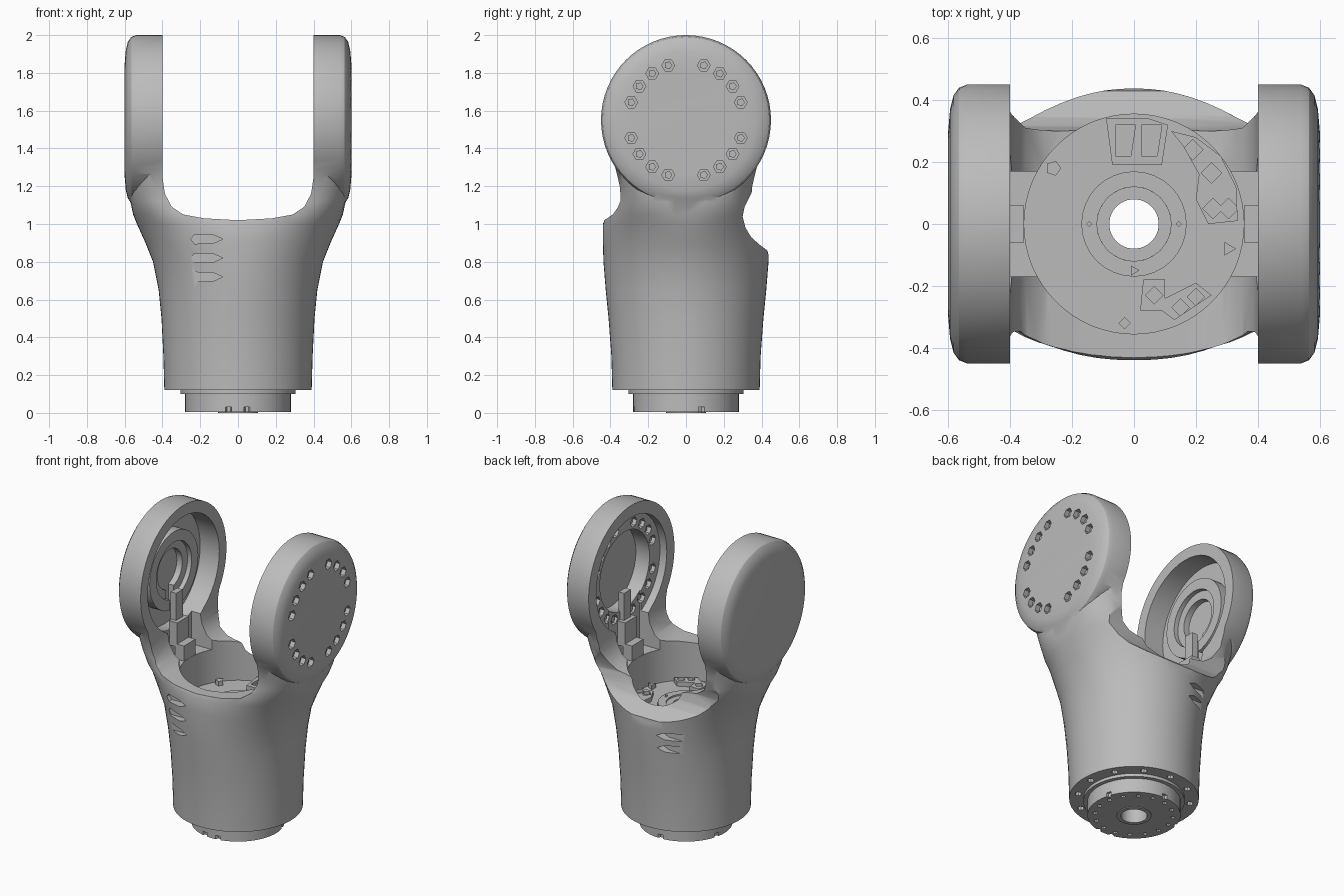
import bpy, bmesh
from math import sin, cos, pi, radians, copysign

cube = bpy.data.objects.get("Cube")
if cube:
    bpy.data.objects.remove(cube, do_unlink=True)

metal = bpy.data.materials.new("grey_metal")
metal.use_nodes = True
metal.diffuse_color = (0.5, 0.5, 0.5, 1)
metal.node_tree.nodes["Principled BSDF"].inputs["Base Color"].default_value = (0.5, 0.5, 0.5, 1)


# ---------- helpers ----------
def loft(name, rings):
    """Skin a stack of equal-length rings and cap both ends."""
    bm = bmesh.new()
    loops = [[bm.verts.new(p) for p in ring] for ring in rings]
    n = len(loops[0])
    for a, b in zip(loops, loops[1:]):
        for i in range(n):
            bm.faces.new((a[i], a[(i + 1) % n], b[(i + 1) % n], b[i]))
    bm.faces.new(loops[0])
    bm.faces.new(loops[-1])
    bmesh.ops.recalc_face_normals(bm, faces=bm.faces)
    mesh = bpy.data.meshes.new(name)
    bm.to_mesh(mesh)
    bm.free()
    mesh.materials.append(metal)
    obj = bpy.data.objects.new(name, mesh)
    bpy.context.scene.collection.objects.link(obj)
    return obj


def place(axis, a, b, h):
    return {"x": (h, a, b), "y": (a, h, b), "z": (a, b, h)}[axis]


def prism(name, pts, axis, lo, hi):
    return loft(name, [[place(axis, a, b, h) for a, b in pts] for h in (lo, hi)])


def circle(r, n=48, a=0, b=0):
    return [(a + r * cos(2 * pi * i / n), b + r * sin(2 * pi * i / n)) for i in range(n)]


def rect(a0, a1, b0, b1):
    return [(a0, b0), (a1, b0), (a1, b1), (a0, b1)]


def boolean(obj, other, op="DIFFERENCE"):
    """Apply a boolean and throw the operand away."""
    mod = obj.modifiers.new("bool", "BOOLEAN")
    mod.operation, mod.object, mod.solver = op, other, "EXACT"
    deps = bpy.context.evaluated_depsgraph_get()
    mesh = bpy.data.meshes.new_from_object(obj.evaluated_get(deps))
    obj.modifiers.clear()
    obj.data = mesh
    bpy.data.objects.remove(other, do_unlink=True)


def cut(obj, pts, axis, lo, hi):
    boolean(obj, prism("cutter", pts, axis, lo, hi))


def section(hx, hy, n, z, count=64):
    ring = []
    for i in range(count):
        c, s = cos(2 * pi * i / count), sin(2 * pi * i / count)
        ring.append((hx * copysign(abs(c) ** (2 / n), c), hy * copysign(abs(s) ** (2 / n), s), z))
    return ring


# ---------- fork shell: round at the base, boxy at the necks ----------
levels = [(.39, .39, 2, .12), (.395, .395, 2, .3), (.405, .41, 2, .5), (.42, .425, 2, .65),
          (.45, .437, 2, .8), (.49, .44, 2.1, .9), (.535, .44, 2.2, 1.0), (.555, .42, 2.6, 1.05),
          (.57, .37, 3.6, 1.12), (.578, .37, 4.2, 1.2), (.585, .4, 5, 1.35)]
shell = loft("fork_shell", [section(*lv) for lv in levels])

# round arm heads
HEAD_Z = 1.55
head_profile = [(.36, .45), (.54, .45), (.565, .44), (.583, .415), (.594, .37), (.6, .3)]
for s in (1, -1):
    head = loft("arm_head", [[(s * x, y, z) for y, z in circle(r, 64, 0, HEAD_Z)] for x, r in head_profile])
    boolean(shell, head, "UNION")

# U-shaped gap between the arms
half_u = [(.4, 2.3), (.4, 1.25), (.387, 1.16), (.35, 1.09), (.29, 1.05), (.18, 1.03)]
cut(shell, half_u + [(0, 1.02)] + [(-x, z) for x, z in reversed(half_u)], "y", -1, 1)

# scooped rear rim
cut(shell, [(.31, 1.09), (.3, 1.04), (.315, .98), (.345, .93), (.39, .89), (.43, .86), (.442, .82),
            (.7, .82), (.7, 1.27), (.395, 1.25), (.345, 1.16)], "x", -1, 1)

# bore and centre passage
FLOOR = .78
cut(shell, circle(.355, 64), "z", FLOOR, 1.6)
cut(shell, circle(.08, 24), "z", -.1, 1)

# arm pockets and neck channels
for s, pockets in ((1, ((.37, .45), (.26, .55))), (-1, ((.375, .54),))):
    for r, depth in pockets:
        cut(shell, circle(r, 48, 0, HEAD_Z), "x", *sorted((s * .3, s * depth)))
    cut(shell, rect(-.17, .17, 1.0, 1.4), "x", *sorted((s * .3, s * .46)))

# bolt holes through the left arm head, with bolts
bolt_angles = [radians(q + d) for q in (0, 90, 180, 270) for d in (18, 36, 54, 72)]
for t in bolt_angles:
    y, z = .305 * cos(t), HEAD_Z + .305 * sin(t)
    cut(shell, circle(.034, 6, y, z), "x", .3, .7)
    prism("head_bolt", circle(.022, 5, y, z), "x", .47, .575)

# vent slots, front and rear
for side, heights in ((-1, (.92, .82, .72)), (1, (.765, .68))):
    for z in heights:
        slot = [(-.25, z), (-.23, z + .025), (-.13, z + .022), (-.08, z), (-.13, z - .022), (-.23, z - .025)]
        cut(shell, slot, "y", *sorted((side * .365, side * .6)))

# screw holes under the body
for i in range(12):
    t = 2 * pi * i / 12
    cut(shell, circle(.021, 8, .34 * cos(t), .34 * sin(t)), "z", .05, .18)

# ---------- base flange ----------
flange = prism("base_flange", circle(.28, 64), "z", 0.005, .121)
cut(flange, circle(.08, 24), "z", -.1, .3)
for i in range(16):
    t = 2 * pi * (i + .5) / 16
    cut(flange, circle(.014, 8, .235 * cos(t), .235 * sin(t)), "z", -.1, .04)
for t in (-1.75, -1.4, .3, 1.6, 2.9):
    cut(flange, circle(.018, 6, .28 * cos(t), .28 * sin(t)), "z", -.1, .03)
collar = prism("base_collar", circle(.105, 32), "z", 0, .02)
cut(collar, circle(.08, 24), "z", -.1, .3)
step = prism("base_step", circle(.305, 64), "z", .1, .125)
cut(step, circle(.27, 48), "z", 0, .3)

# ---------- floor fittings ----------
for name, outer, inner, h in (("outer_hub_ring", .17, .12, .02), ("inner_hub_ring", .12, .08, .01)):
    ring = prism(name, circle(outer, 32), "z", FLOOR - .01, FLOOR + h)
    cut(ring, circle(inner, 24), "z", .5, 1)

plug = prism("rear_connector", [(-.07, .19), (.09, .19), (.11, .32), (.05, .34), (-.09, .34)], "z", FLOOR - .01, FLOOR + .04)
for x in (-.06, .025):
    cut(plug, [(x, .22), (x + .05, .22), (x + .065, .32), (x, .32)], "z", FLOOR + .015, 1)

side_plate = prism("side_connector", [(.12, .3), (.16, .25), (.21, .16), (.2, .08), (.24, 0), (.335, .01),
                                      (.33, .12), (.28, .22), (.2, .28)], "z", FLOOR - .01, FLOOR + .03)
for x, y in ((.19, .24), (.25, .165), (.255, .05), (.305, .05)):
    cut(side_plate, circle(.033, 4, x, y), "z", FLOOR + .01, 1)

front_plate = prism("front_connector", [(.03, -.18), (.1, -.18), (.1, -.24), (.2, -.19), (.25, -.23), (.13, -.31),
                                        (.09, -.28), (.02, -.28)], "z", FLOOR - .01, FLOOR + .03)
for x, y in ((.065, -.23), (.15, -.27), (.2, -.235)):
    cut(front_plate, circle(.028, 4, x, y), "z", FLOOR + .01, 1)

for x, y, r, n in ((-.26, .18, .025, 5), (.305, -.08, .025, 3), (-.03, -.32, .02, 4),
                   (-.145, 0, .01, 4), (.145, 0, .01, 4), (0, -.15, .018, 3)):
    prism("floor_pin", circle(r, n, x, y), "z", FLOOR - .01, FLOOR + .03)

# ---------- bearing rings in the right arm ----------
for name, outer, inner, x in (("bearing_outer", .255, .185, -.47), ("bearing_inner", .19, .13, -.5)):
    ring = prism(name, circle(outer, 48, 0, HEAD_Z), "x", -.545, x)
    cut(ring, circle(inner, 40, 0, HEAD_Z), "x", -1, 0)
    cut(ring, rect(-.04, .04, 1.2, HEAD_Z), "x", -1, 0)

# ---------- cable brackets down both necks ----------
for s in (1, -1):
    for name, w, z0, z1, x0, x1 in (("cable_strip", .035, 1.2, 1.42, .43, .47),
                                    ("cable_bracket", .06, 1.08, 1.24, .405, .465),
                                    ("cable_guide", .06, .88, 1.1, .355, .42)):
        prism(name, rect(-w, w, z0, z1), "x", *sorted((s * x0, s * x1)))

# ---------- smooth shading with sharp edges ----------
bpy.ops.object.select_all(action="DESELECT")
for obj in bpy.context.scene.objects:
    if obj.type == "MESH":
        obj.select_set(True)
        bpy.context.view_layer.objects.active = obj
bpy.ops.object.shade_smooth_by_angle(angle=radians(32))
